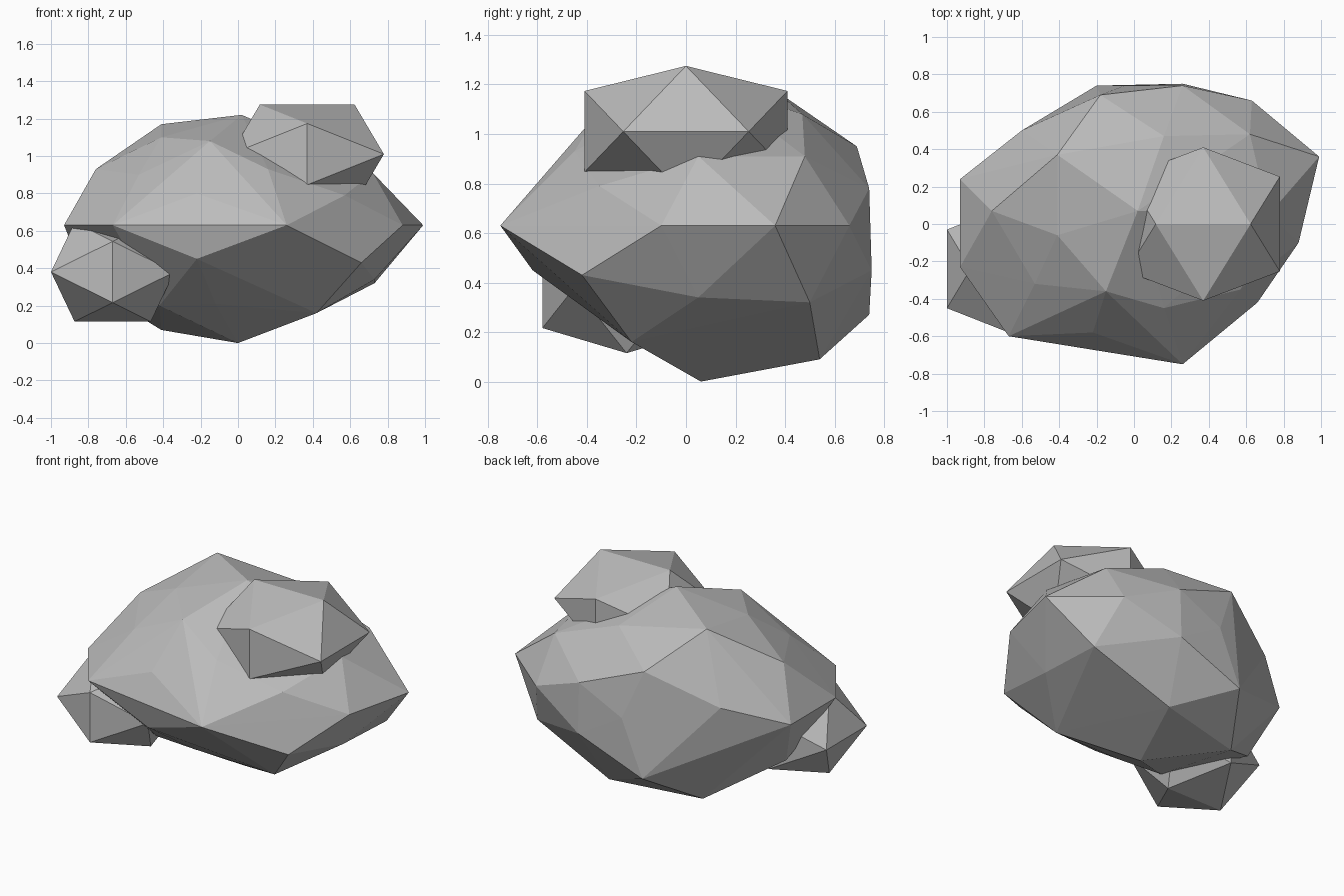
import bpy
import bmesh
from mathutils import Matrix, Vector

# Remove the default cube
default_cube = bpy.data.objects.get("Cube")
if default_cube:
    bpy.data.objects.remove(default_cube, do_unlink=True)

# Single stone colour
STONE_GREY = (.5, .5, .5, 1)
stone = bpy.data.materials.new("stone_grey")
stone.use_nodes = True
stone.diffuse_color = STONE_GREY
stone.node_tree.nodes["Principled BSDF"].inputs["Base Color"].default_value = STONE_GREY


def finish(name, bm):
    """Turn a bmesh into a flat-shaded stone object."""
    bmesh.ops.recalc_face_normals(bm, faces=bm.faces[:])
    mesh = bpy.data.meshes.new(name)
    bm.to_mesh(mesh)
    bm.free()
    mesh.materials.append(stone)
    mesh.shade_flat()
    rock = bpy.data.objects.new(name, mesh)
    bpy.context.collection.objects.link(rock)
    return rock


def chiselled_rock(name, tiers):
    """Wrap a faceted skin around the corner points of each tier."""
    bm = bmesh.new()
    for corners in tiers:
        for corner in corners:
            bm.verts.new(corner)
    hull = bmesh.ops.convex_hull(bm, input=bm.verts[:])
    unused = set(hull["geom_interior"]) | set(hull["geom_unused"])
    loose = [v for v in unused if isinstance(v, bmesh.types.BMVert)]
    bmesh.ops.delete(bm, geom=loose, context="VERTS")
    return finish(name, bm)


def pebble(name, centre, reach):
    """Twenty-sided stone with its edges aligned to the axes."""
    golden = (1 + 5 ** .5) / 2
    bm = bmesh.new()
    for i in (-1, 1):
        for j in (-1, 1):
            corners = ((i, j / golden, 0), (0, i, j / golden), (j / golden, 0, i))
            for corner in corners:
                bm.verts.new(corner)
    bmesh.ops.convex_hull(bm, input=bm.verts[:])
    placement = Matrix.Translation(Vector(centre)) @ Matrix.Diagonal((*reach, 1))
    bmesh.ops.transform(bm, matrix=placement, verts=bm.verts[:])
    return finish(name, bm)


# Main boulder, described tier by tier
foot = [(0, .06, 0), (.18, .54, .09), (-.41, .41, .07), (.42, -.22, .16),
        (-.12, -.29, .21), (-.42, -.25, .2)]
flank = [(.66, -.42, .43), (.73, .05, .34), (.73, .5, .32), (.26, .75, .45),
         (-.2, .74, .27), (-.52, .5, .42), (-.8, .1, .31), (-.22, -.62, .45),
         (.16, -.48, .37)]
waist = [(.99, .36, .63), (.63, .66, .63), (-.05, .74, .63), (-.93, .24, .63),
         (-.93, -.23, .63), (-.67, -.6, .63), (.26, -.75, .63), (.88, -.1, .63)]
shoulder = [(.57, -.35, .79), (.72, .05, .91), (.62, .48, .91), (.26, .74, .78),
            (-.18, .69, .95), (-.6, .5, .75), (-.76, .07, .93),
            (-.53, -.32, .9), (-.22, -.58, .8), (.16, -.45, .93)]
crown = [(.02, .07, 1.22), (-.41, .37, 1.17), (.16, .47, 1.08),
         (-.41, -.06, 1.1), (-.15, -.36, 1.08)]
chiselled_rock("main_boulder", [foot, flank, waist, shoulder, crown])

# Smaller stones embedded in the boulder
pebble("upper_stone", centre=(.37, 0, 1.01), reach=(.41, .41, .265))
pebble("lower_stone", centre=(-.67, -.24, .38), reach=(.33, .34, .265))
